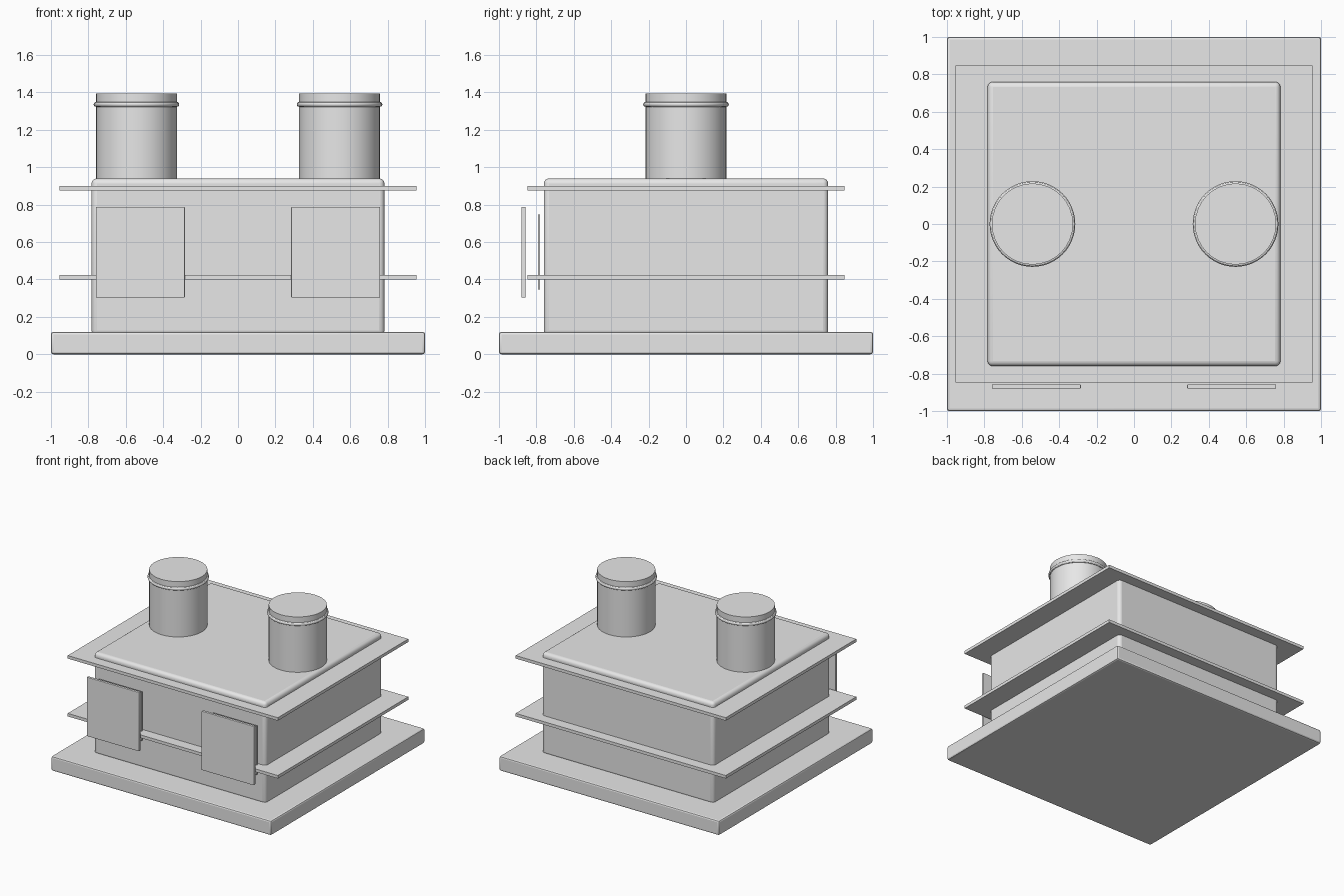
import bpy

if "Cube" in bpy.data.objects:
    bpy.data.objects.remove(bpy.data.objects["Cube"])

grey = bpy.data.materials.new("light_grey")
grey.diffuse_color = (0.8, 0.8, 0.8, 1)
grey.use_nodes = True
grey.node_tree.nodes["Principled BSDF"].inputs["Base Color"].default_value = grey.diffuse_color


def finish(name, smooth=True):
    ob = bpy.context.object
    ob.name = name
    ob.data.materials.append(grey)
    if smooth:
        bpy.ops.object.shade_smooth_by_angle()
    return ob


def box(name, x, y, z, bevel=0.0, segments=3):
    """Box from (min, max) pairs, with optional rounded edges."""
    lo, hi = zip(x, y, z)
    bpy.ops.mesh.primitive_cube_add(
        size=1, location=[(a + b) / 2 for a, b in zip(lo, hi)])
    ob = bpy.context.object
    ob.scale = [b - a for a, b in zip(lo, hi)]
    bpy.ops.object.transform_apply(location=False, rotation=False, scale=True)
    finish(name)
    if bevel:
        mod = ob.modifiers.new("rounded_edges", 'BEVEL')
        mod.width = bevel
        mod.segments = segments
        bpy.ops.object.modifier_apply(modifier=mod.name)
        bpy.ops.object.shade_smooth_by_angle()
    return ob


# Foundation slab and main block
box("base_slab", (-1, 1), (-1, 1), (0, 0.12), 0.013, 2)
box("main_body", (-0.783, 0.783), (-0.76, 0.76), (0.10, 0.94), 0.028, 4)

# Thin overhanging ledges around the body
for name, z in (("lower_ledge", 0.40), ("upper_ledge", 0.875)):
    box(name, (-0.955, 0.955), (-0.847, 0.847), (z, z + 0.025))

for side, s in (("left", -1), ("right", 1)):
    # Front panel with a thinner, smaller plate behind it
    cx = s * 0.522
    box(side + "_front_panel", (cx - 0.238, cx + 0.238),
        (-0.88, -0.858), (0.303, 0.788), 0.004, 2)
    box(side + "_back_plate", (cx - 0.20, cx + 0.20),
        (-0.79, -0.781), (0.345, 0.747))

    # Roof stack and its raised ring
    sx = s * 0.543
    bpy.ops.mesh.primitive_cylinder_add(
        vertices=32, radius=0.217, depth=0.465, location=(sx, 0, 1.1625))
    finish(side + "_stack")
    bpy.ops.mesh.primitive_torus_add(
        major_segments=48, minor_segments=12, major_radius=0.216,
        minor_radius=0.013, location=(sx, 0, 1.336))
    finish(side + "_stack_ring")
